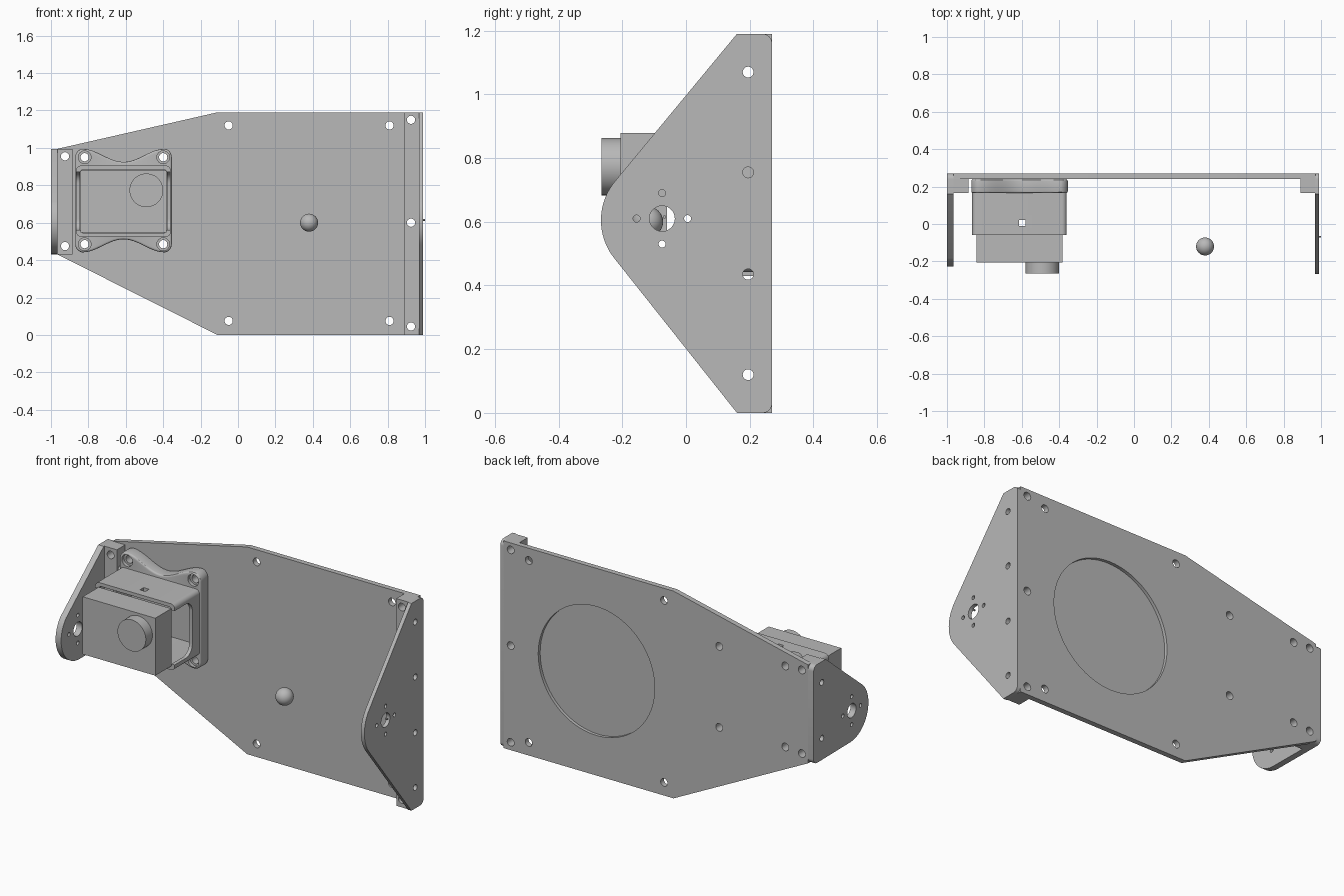
import bpy, bmesh, math
from mathutils import Vector

if "Cube" in bpy.data.objects:
    bpy.data.objects.remove(bpy.data.objects["Cube"], do_unlink=True)

grey = bpy.data.materials.new("machined grey")
grey.use_nodes = True
GREY = (0.48, 0.48, 0.48, 1)
grey.diffuse_color = GREY
grey.node_tree.nodes["Principled BSDF"].inputs["Base Color"].default_value = GREY

# axis -> how a 2D outline point and a depth become a 3D point
PLACE = {"x": lambda p, d: (d, p[0], p[1]),
         "y": lambda p, d: (p[0], d, p[1]),
         "z": lambda p, d: (p[0], p[1], d)}


def arc(c, r, a0, a1, n=8):
    angles = [math.radians(a0 + (a1 - a0) * i / n) for i in range(n + 1)]
    return [(c[0] + r * math.cos(a), c[1] + r * math.sin(a)) for a in angles]


def circle(c, r, n=32):
    return arc(c, r, 0, 360, n)[:-1]


def rect(u0, u1, v0, v1, r=0.0):
    if r == 0:
        return [(u0, v0), (u1, v0), (u1, v1), (u0, v1)]
    return (arc((u1 - r, v1 - r), r, 0, 90) + arc((u0 + r, v1 - r), r, 90, 180)
            + arc((u0 + r, v0 + r), r, 180, 270) + arc((u1 - r, v0 + r), r, 270, 360))


def extrude(name, pts, axis, d0, d1):
    """Solid made by sweeping an outline along one axis."""
    bm = bmesh.new()
    place = PLACE[axis]
    low = [bm.verts.new(place(p, d0)) for p in pts]
    high = [bm.verts.new(place(p, d1)) for p in pts]
    bm.faces.new(low)
    bm.faces.new(high)
    for i in range(len(pts)):
        j = (i + 1) % len(pts)
        bm.faces.new((low[i], low[j], high[j], high[i]))
    bmesh.ops.recalc_face_normals(bm, faces=bm.faces)
    mesh = bpy.data.meshes.new(name)
    bm.to_mesh(mesh)
    bm.free()
    mesh.materials.append(grey)
    ob = bpy.data.objects.new(name, mesh)
    bpy.context.collection.objects.link(ob)
    return ob


def activate(ob):
    bpy.ops.object.select_all(action="DESELECT")
    ob.select_set(True)
    bpy.context.view_layer.objects.active = ob


def cut(ob, pts, axis, d0, d1):
    """Subtract a swept outline from a part."""
    cutter = extrude("cutter", pts, axis, d0, d1)
    cutter.hide_render = True
    mod = ob.modifiers.new("cut", "BOOLEAN")
    mod.operation, mod.solver, mod.object = "DIFFERENCE", "EXACT", cutter
    activate(ob)
    bpy.ops.object.modifier_apply(modifier=mod.name)
    bpy.data.objects.remove(cutter, do_unlink=True)


def drill(ob, points, r, axis, d0, d1):
    for p in points:
        cut(ob, circle(p, r, 24), axis, d0, d1)


HOLE = 0.022
BACK, FACE = 0.27, 0.24
mount_holes = [(x, z) for x in (-0.82, -0.40) for z in (0.485, 0.95)]
left_holes = [(-0.925, 0.475), (-0.925, 0.955)]
right_holes = [(0.925, z) for z in (0.045, 0.6, 1.15)]

# Back plate with screw holes and a round pocket behind
plate = extrude("back_plate", [(-0.965, 0.43), (-0.11, 0), (0.97, 0), (0.97, 1.19),
                               (-0.11, 1.19), (-0.965, 0.995)], "y", FACE, BACK)
corner_holes = [(x, z) for x in (-0.05, 0.81) for z in (0.075, 1.12)]
drill(plate, mount_holes + left_holes + right_holes + corner_holes, HOLE, "y", 0.2, 0.3)
cut(plate, circle((0.38, 0.6), 0.37, 96), "y", 0.252, 0.3)


# Side plates: rounded nose, pivot bore with four small holes, edge screw holes
def side_plate(name, nose, z0, z1, x0, x1, screws):
    r = 0.03
    outline = (arc((BACK - r, z0 + r), r, -90, 0) + arc((BACK - r, z1 - r), r, 0, 90)
               + [(0.16, z1)] + nose)
    ob = extrude(name, outline, "x", x0, x1)
    y, z, d = -0.075, 0.61, 0.08
    drill(ob, [(y, z)], 0.04, "x", x0 - 0.1, x1 + 0.1)
    ring = [(y + d, z), (y - d, z), (y, z + d), (y, z - d)]
    drill(ob, ring, 0.011, "x", x0 - 0.1, x1 + 0.1)
    drill(ob, [(0.195, s) for s in screws], 0.017, "x", x0 - 0.1, x1 + 0.1)


right_screws = (0.12, 0.435, 0.755, 1.07)
left_screws = (0.555, 0.875)
side_plate("left_side_plate", arc((-0.075, 0.605), 0.192, 140, 219, 20) + [(0.16, 0)],
           0, 1.19, 0.968, 0.99, right_screws)
side_plate("right_side_plate", arc((-0.06, 0.6), 0.167, 137, 270, 28),
           0.43, 0.995, -1.0, -0.965, left_screws)


# Corner blocks joining the side plates to the back plate
def corner_block(name, x0, x1, z0, z1, holes, screws):
    ob = extrude(name, rect(x0, x1, z0, z1), "y", 0.165, FACE)
    drill(ob, holes, HOLE, "y", 0.1, 0.3)
    drill(ob, [(0.195, s) for s in screws], 0.017, "x", x0 - 0.1, x1 + 0.1)


corner_block("left_corner_block", 0.89, 0.968, 0, 1.19, right_holes, right_screws)
corner_block("right_corner_block", -0.965, -0.885, 0.43, 0.995, left_holes, left_screws)

# Mount flange: four rounded lugs with scooped top and bottom edges
CX, CZ = -0.612, 0.718
quarter = arc((0.212, 0.232), 0.046, 0, 75)
steps = 12
for i in range(1, steps + 1):
    u = i / steps
    quarter.append((0.222 * (1 - u), 0.207 + 0.035 * (1 + math.cos(math.pi * u))))
half = quarter + [(-x, z) for x, z in reversed(quarter[:-1])]
outline = half + [(x, -z) for x, z in reversed(half)]
flange = extrude("mount_flange", [(CX + x, CZ + z) for x, z in outline], "y", 0.165, FACE)
activate(flange)
bevel = flange.modifiers.new("rim", "BEVEL")
bevel.width, bevel.segments, bevel.limit_method = 0.01, 3, "ANGLE"
bevel.angle_limit = math.radians(60)
bpy.ops.object.modifier_apply(modifier=bevel.name)
drill(flange, mount_holes, HOLE, "y", 0.1, 0.3)
drill(flange, mount_holes, 0.034, "y", 0.1, 0.185)
cut(flange, rect(-0.845, -0.38, 0.545, 0.885, 0.02), "y", 0.1, 0.3)

# Hollow housing with open side notches and a square port top and bottom
housing = extrude("mount_housing", rect(-0.865, -0.36, 0.525, 0.905, 0.025), "y", -0.06, 0.166)
cut(housing, rect(-0.845, -0.38, 0.545, 0.885, 0.02), "y", -0.1, 0.3)
cut(housing, rect(-0.2, 0.1, 0.56, 0.87, 0.06), "x", -1, 0)
cut(housing, rect(-0.615, -0.58, -0.012, 0.022), "z", 0.4, 1.1)

# Sensor body and its round lens
extrude("sensor_body", rect(-0.843, -0.382, 0.548, 0.878), "y", -0.205, -0.06)
extrude("sensor_lens", circle((-0.49, 0.773), 0.09, 48), "y", -0.265, -0.2)

# Ball in front of the plate and the tiny pivot pin
bpy.ops.mesh.primitive_uv_sphere_add(segments=32, ring_count=16, radius=0.048,
                                     location=Vector((0.38, -0.12, 0.6)))
ball = bpy.context.object
ball.name = "ball"
ball.data.materials.append(grey)
extrude("pivot_pin", circle((-0.068, 0.615), 0.005, 12), "x", 0.985, 1.0)

# Smooth the curved walls, keep the edges crisp
for ob in bpy.context.collection.objects:
    if ob.type == "MESH" and grey.name in ob.data.materials:
        activate(ob)
        bpy.ops.object.shade_smooth_by_angle(angle=math.radians(30))
